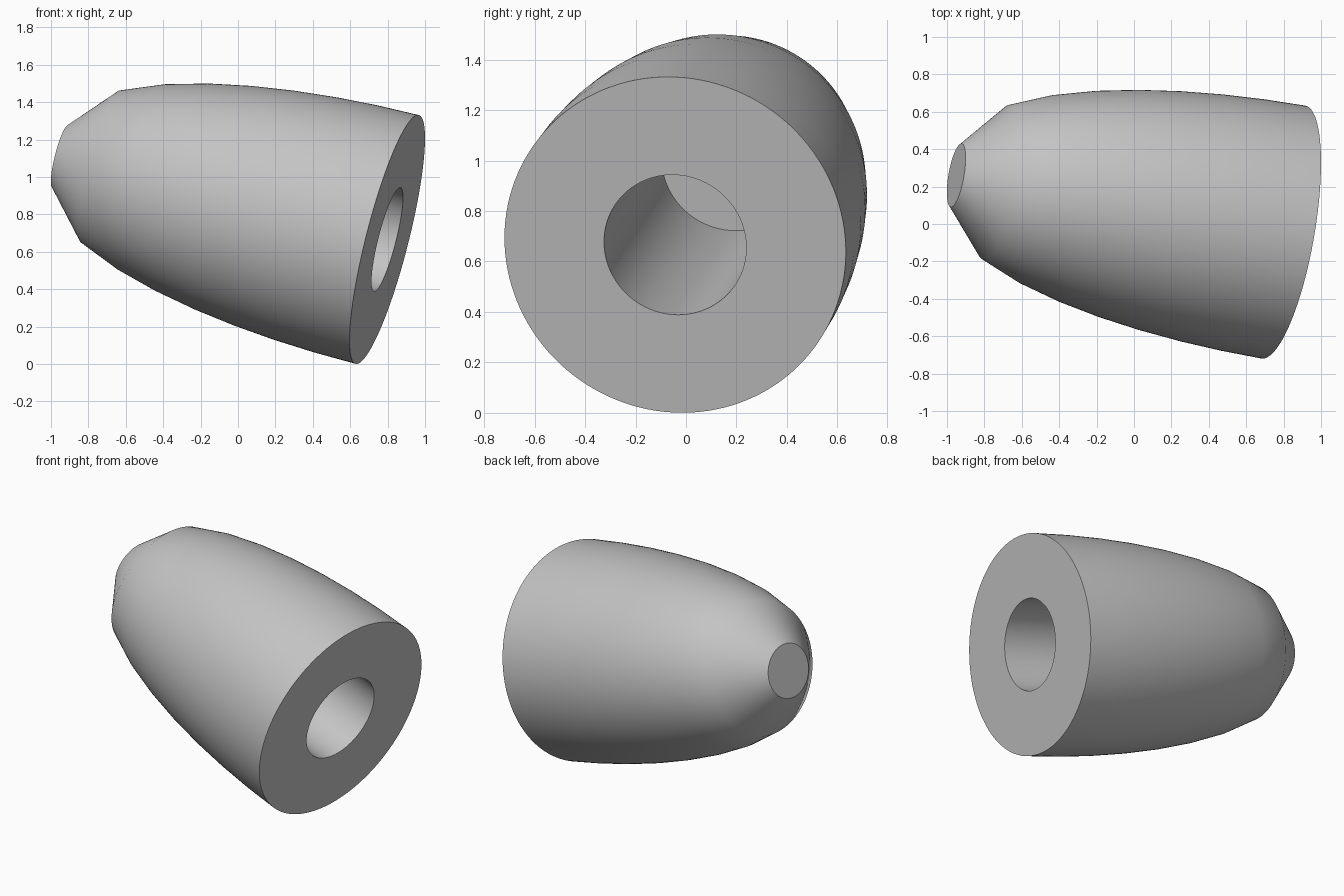
import bpy, bmesh, math
from mathutils import Matrix, Vector

cube = bpy.data.objects.get("Cube")
if cube:
    bpy.data.objects.remove(cube)

# Main sizes, all set by the base radius
RADIUS = 0.686
LENGTH = RADIUS * 8 / 3
NOSE = RADIUS / 4
BORE = RADIUS * 5 / 12
DEPTH = LENGTH * 0.75
RINGS = 8
SIDES = 128

# Half section: blind bore, flat base, elliptical flank in straight steps, flat nose
profile = [(0, DEPTH), (BORE, DEPTH), (BORE, 0)]
for i in range(RINGS + 1):
    t = i / RINGS
    profile.append((NOSE + (RADIUS - NOSE) * math.sqrt(1 - t * t), LENGTH * t))
profile.append((0, LENGTH))

# Spin the section around its axis
bm = bmesh.new()
verts = [bm.verts.new((r, 0, h)) for r, h in profile]
edges = [bm.edges.new(pair) for pair in zip(verts, verts[1:])]
bmesh.ops.spin(bm, geom=verts + edges, cent=(0, 0, 0), axis=(0, 0, 1),
               angle=math.tau, steps=SIDES, use_merge=True)
bmesh.ops.remove_doubles(bm, verts=bm.verts, dist=1e-5)
bmesh.ops.recalc_face_normals(bm, faces=bm.faces)

# Tilt the axis and place the base
axis = Vector((-0.956, 0.166, 0.243))
place = Matrix.Translation((0.798, -0.043, 0.666))
bm.transform(place @ axis.to_track_quat("Z", "Y").to_matrix().to_4x4())
mesh = bpy.data.meshes.new("bored_nose_cone")
bm.to_mesh(mesh)
bm.free()
body = bpy.data.objects.new("bored_nose_cone", mesh)
bpy.context.collection.objects.link(body)

# Plain grey finish
grey = bpy.data.materials.new("plain_grey")
grey.use_nodes = True
colour = (0.55, 0.55, 0.55, 1)
grey.diffuse_color = colour
grey.node_tree.nodes["Principled BSDF"].inputs["Base Color"].default_value = colour
mesh.materials.append(grey)

# Smooth flank with sharp rims
bpy.ops.object.select_all(action="DESELECT")
body.select_set(True)
bpy.context.view_layer.objects.active = body
bpy.ops.object.shade_smooth_by_angle(angle=math.radians(35))
